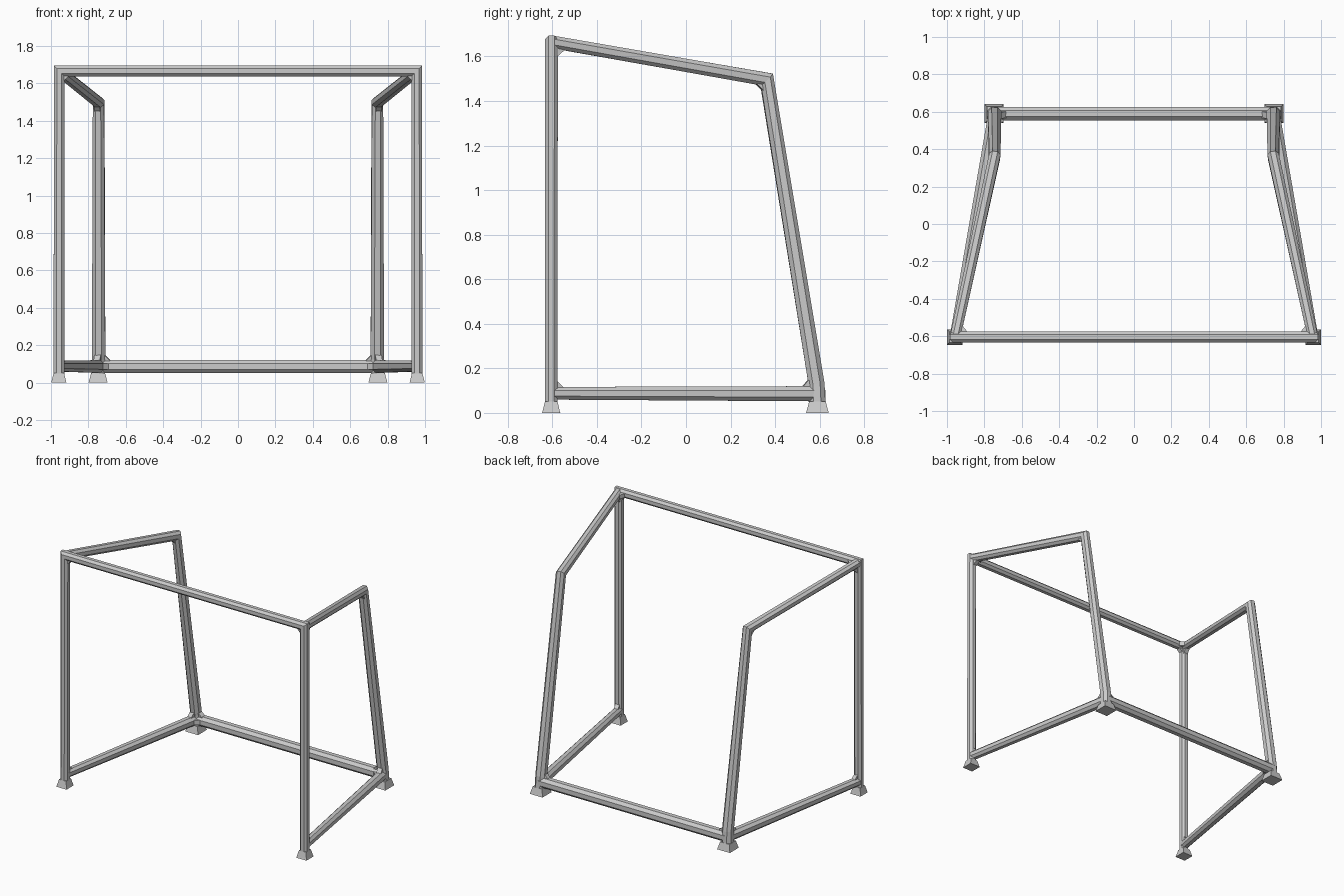
import bpy, bmesh
from mathutils import Vector as V

if "Cube" in bpy.data.objects:
    bpy.data.objects.remove(bpy.data.objects["Cube"])

# chamfered square section, in half-widths
SECTION = [(1, .45), (.45, 1), (-.45, 1), (-1, .45),
           (-1, -.45), (-.45, -1), (.45, -1), (1, -.45)]


def make(name, bm, mirror):
    bmesh.ops.recalc_face_normals(bm, faces=bm.faces)
    me = bpy.data.meshes.new(name)
    bm.to_mesh(me)
    bm.free()
    ob = bpy.data.objects.new(name, me)
    bpy.context.collection.objects.link(ob)
    if mirror:
        m = ob.modifiers.new("mirror", 'MIRROR')
        m.use_mirror_merge = False
    return ob


def loft(bm, rings):
    rs = [[bm.verts.new(p) for p in r] for r in rings]
    n = len(rs[0])
    for a, b in zip(rs, rs[1:]):
        for i in range(n):
            bm.faces.new((a[i], a[(i + 1) % n], b[(i + 1) % n], b[i]))
    bm.faces.new(rs[0][::-1])
    bm.faces.new(rs[-1])


def tube(name, path, sizes, normals, mirror=True):
    """Mitred chamfered bar along path; sizes are full widths."""
    pts = [V(p) for p in path]
    dirs = [(b - a).normalized() for a, b in zip(pts, pts[1:])]
    rings = []
    for i, p in enumerate(pts):
        d0, d1 = dirs[max(i - 1, 0)], dirs[min(i, len(dirs) - 1)]
        t = (d0 + d1).normalized()
        n = V(normals[i])
        n = (n - t * n.dot(t)).normalized()
        m = t.cross(n)
        h = sizes[i] / 2
        rings.append([p + n * (u * h) + m * (v * h / t.dot(d1)) for u, v in SECTION])
    bm = bmesh.new()
    loft(bm, rings)
    return make(name, bm, mirror)


def gusset(name, corner, a, b, leg, width):
    """Small wedge filling the inside corner between two bars."""
    c, a, b = V(corner), V(a).normalized(), V(b).normalized()
    n = a.cross(b).normalized() * width / 2
    bm = bmesh.new()
    loft(bm, [[c + s * n, c + a * leg + s * n, c + b * leg + s * n] for s in (-1, 1)])
    return make(name, bm, True)


def foot(name, x, y, base, top, height):
    bm = bmesh.new()
    loft(bm, [[(x + sx * w, y + sy * w, z) for sx, sy in ((-1, -1), (1, -1), (1, 1), (-1, 1))]
              for w, z in ((base / 2, 0), (base / 2 - .003, .01), (top / 2, height))])
    return make(name, bm, True)


# key joints on the right-hand side
FT = V((.956, -.604, 1.666))     # front top
FB = V((.957, -.605, .088))      # front bottom
BEND = V((.745, .362, 1.497))    # rear top
BB = V((.745, .590, .086))       # rear bottom

# front arch: both posts and the top crossbar
tube("front_arch", [(-.957, -.605, .03), (-FT.x, FT.y, FT.z), FT, (.957, -.605, .03)],
     [.057] * 4, [(0, 1, 0)] * 4, mirror=False)

# sloping top rail that bends down into the rear post
tube("top_rail_and_rear_post", [FT, BEND, (.745, .586, .13), (.747, .590, .03)],
     [.056, .061, .072, .074], [(1, .2, 0), (1, .1, 0), (1, 0, 0), (1, 0, 0)])

# lower rails
tube("lower_side_rail", [FB, BB], [.057, .068], [(0, 0, 1)] * 2)
tube("lower_back_rail", [(-BB.x, BB.y, BB.z), BB], [.071] * 2, [(0, 0, 1)] * 2, mirror=False)

# inside corner fillets
UP, DOWN, LEFT = V((0, 0, 1)), V((0, 0, -1)), V((-1, 0, 0))
rail, post, side = BEND - FT, BB - BEND, BB - FB
gusset("front_top_corner", FT, LEFT, DOWN, .078, .03)
gusset("side_top_corner", FT, rail, DOWN, .086, .03)
gusset("plan_top_corner", FT, rail, LEFT, .086, .03)
gusset("bend_corner", BEND, -rail, -UP + V((0, .16, 0)), .083, .032)
gusset("front_low_corner", FB, side, UP, .080, .03)
gusset("rear_low_corner", BB, -side, -post, .095, .034)
gusset("back_low_corner", BB, LEFT, -post, .095, .034)
gusset("plan_low_corner", BB, LEFT, -side, .095, .034)

# flared feet
foot("front_foot", .958, -.605, .082, .056, .052)
foot("rear_foot", .748, .590, .102, .074, .052)
